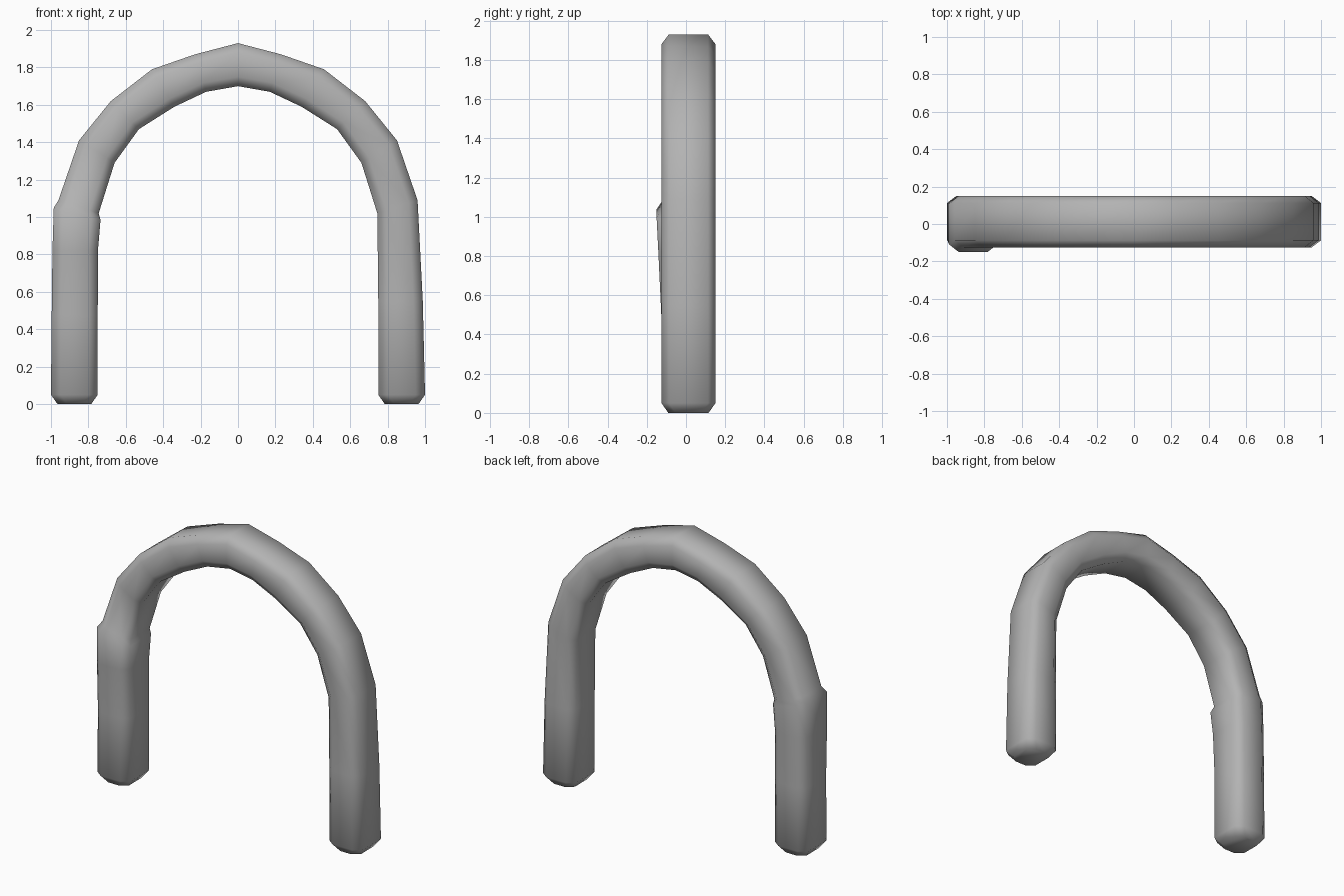
import bpy
import bmesh
import math

if "Cube" in bpy.data.objects:
    bpy.data.objects.remove(bpy.data.objects["Cube"], do_unlink=True)

grey = bpy.data.materials.new("mid grey")
grey.use_nodes = True
colour = (0.45, 0.45, 0.45, 1)
grey.diffuse_color = colour
grey.node_tree.nodes["Principled BSDF"].inputs["Base Color"].default_value = colour

FRONT, BACK = -0.125, 0.15
CUT_WIDE, CUT_DEEP = 0.05, 0.038


def ring(bm, outer, inner, front=FRONT, back=BACK):
    """Chamfered rectangle spanning an outer and an inner (x, z) point."""
    width = math.dist(outer, inner)
    section = [(0, front + CUT_DEEP), (CUT_WIDE, front),
               (width - CUT_WIDE, front), (width, front + CUT_DEEP),
               (width, back - CUT_DEEP), (width - CUT_WIDE, back),
               (CUT_WIDE, back), (0, back - CUT_DEEP)]
    verts = []
    for along, y in section:
        t = along / width
        x, z = (a + (b - a) * t for a, b in zip(outer, inner))
        verts.append(bm.verts.new((x, y, z)))
    return verts


def foot(bm, side):
    """Bevelled end of a leg: full section, then a smaller one on the ground."""
    return [ring(bm, (side, 0.05), (side * 0.75, 0.05)),
            ring(bm, (side * 0.965, 0), (side * 0.785, 0), FRONT + 0.035, BACK - 0.035)]


# Outer and inner outline of half the arch, from shoulder to crown
half = [((0.96, 1.09), (0.745, 1.02)), ((0.85, 1.41), (0.66, 1.29)),
        ((0.68, 1.62), (0.53, 1.47)), ((0.46, 1.79), (0.34, 1.59)),
        ((0.23, 1.87), (0.17, 1.67))]

bm = bmesh.new()

# Plain left leg
rings = foot(bm, 1)[::-1]
rings.append(ring(bm, (0.988, 0.55), (0.75, 0.55)))

# Arch, mirrored about the crown
for outer, inner in half:
    rings.append(ring(bm, outer, inner))
rings.append(ring(bm, (0, 1.93), (0, 1.7)))
for outer, inner in reversed(half):
    rings.append(ring(bm, (-outer[0], outer[1]), (-inner[0], inner[1])))

# Stepped collar and tapering right leg
rings.append(ring(bm, (-0.985, 1.05), (-0.735, 0.985), -0.15))
rings.append(ring(bm, (-0.992, 0.82), (-0.749, 0.82), -0.141))
rings.append(ring(bm, (-0.996, 0.48), (-0.75, 0.48)))
rings += foot(bm, -1)

# Skin the sections and close both feet
for a, b in zip(rings, rings[1:]):
    for i in range(8):
        j = (i + 1) % 8
        bm.faces.new((a[i], a[j], b[j], b[i]))
bm.faces.new(rings[0])
bm.faces.new(rings[-1])
bmesh.ops.recalc_face_normals(bm, faces=bm.faces)

mesh = bpy.data.meshes.new("arch_handle")
bm.to_mesh(mesh)
bm.free()
mesh.materials.append(grey)
arch = bpy.data.objects.new("arch_handle", mesh)
bpy.context.collection.objects.link(arch)

# Soft edges everywhere
bpy.ops.object.select_all(action="DESELECT")
arch.select_set(True)
bpy.context.view_layer.objects.active = arch
bpy.ops.object.shade_smooth_by_angle(angle=math.radians(60))
